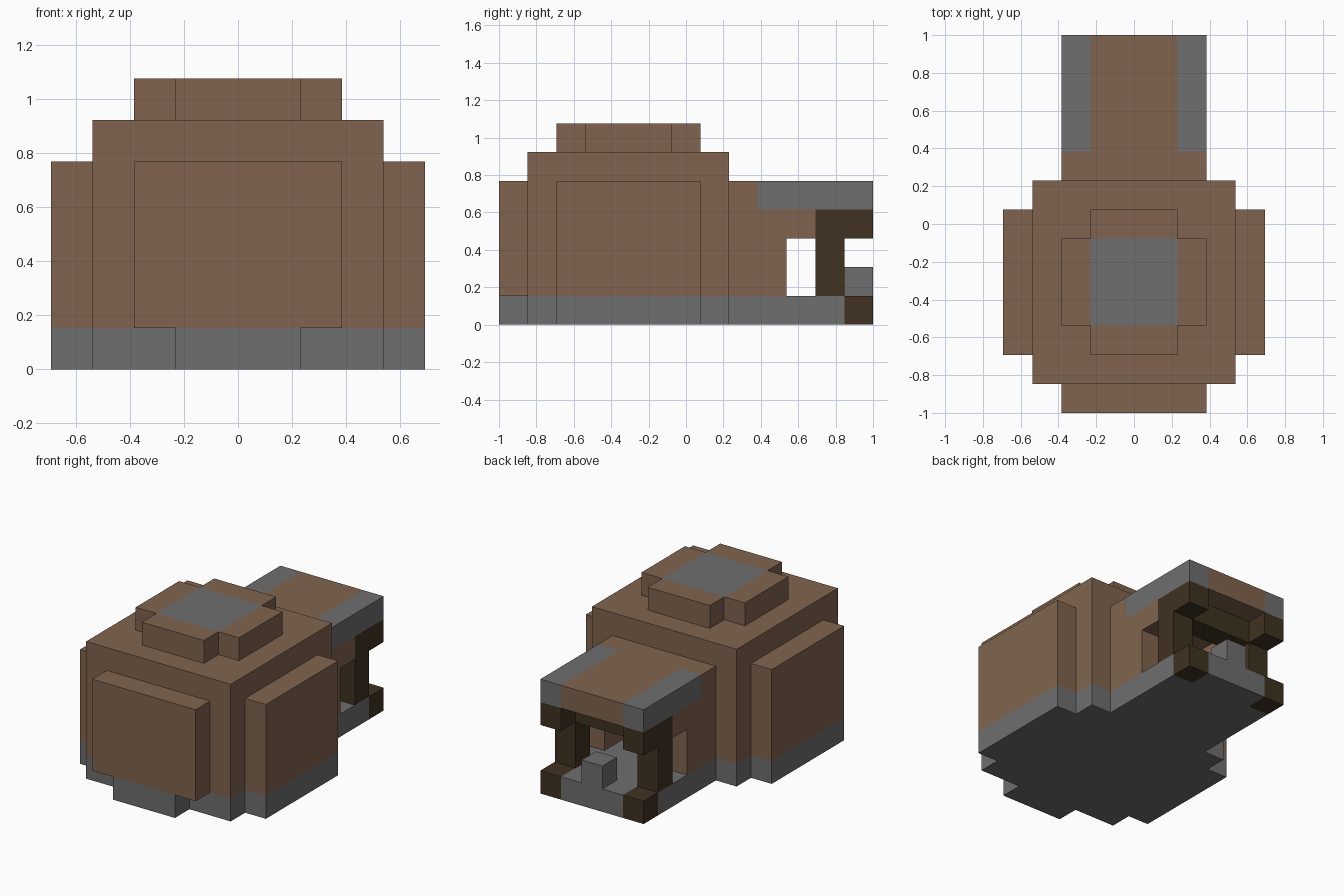
import bpy
import bmesh
from mathutils import Matrix, Vector

cube = bpy.data.objects.get("Cube")
if cube:
    bpy.data.objects.remove(cube, do_unlink=True)

U = 2 / 13  # one block


def material(name, rgb):
    m = bpy.data.materials.new(name)
    m.use_nodes = True
    color = (*rgb, 1)
    m.diffuse_color = color
    bsdf = m.node_tree.nodes["Principled BSDF"]
    bsdf.inputs["Base Color"].default_value = color
    bsdf.inputs["Roughness"].default_value = 0.9
    return m


BROWN = material("clay brown", (0.216, 0.127, 0.077))
GREY = material("stone grey", (0.156, 0.156, 0.156))
DARK = material("dark wood", (0.051, 0.032, 0.015))


def part(name, mat, *boxes, mirror=False):
    """Boxes given as (x0, x1, y0, y1, z0, z1) in blocks, x measured from the centre."""
    bm = bmesh.new()
    all_boxes = list(boxes)
    if mirror:
        all_boxes += [(-b[1], -b[0], *b[2:]) for b in boxes]
    for x0, x1, y0, y1, z0, z1 in all_boxes:
        centre = Vector(((x0 + x1) / 2, (y0 + y1) / 2 - 6.5, (z0 + z1) / 2)) * U
        size = Vector((x1 - x0, y1 - y0, z1 - z0)) * U
        bmesh.ops.create_cube(bm, size=1, matrix=Matrix.LocRotScale(centre, None, size))
    mesh = bpy.data.meshes.new(name)
    bm.to_mesh(mesh)
    bm.free()
    mesh.materials.append(mat)
    obj = bpy.data.objects.new(name, mesh)
    bpy.context.collection.objects.link(obj)


# Main hut
part("hut_base", GREY, (-3.5, 3.5, 1, 8, 0, 1))
part("hut_body", BROWN, (-3.5, 3.5, 1, 8, 1, 6))

# Raised wall panels
part("side_panel_bases", GREY, (3.5, 4.5, 2, 7, 0, 1), mirror=True)
part("side_panels", BROWN, (3.5, 4.5, 2, 7, 1, 5), mirror=True)
part("front_panel_base", GREY, (-1.5, 1.5, 0, 1, 0, 1))
part("front_panel", BROWN, (-2.5, 2.5, 0, 1, 1, 5))

# Stepped roof cap with a stone centre
part("roof_cap_centre", GREY, (-1.5, 1.5, 3, 6, 6, 7))
part("roof_cap_sides", BROWN, (1.5, 2.5, 3, 6, 6, 7), mirror=True)
part("roof_cap_ends", BROWN, (-1.5, 1.5, 2, 3, 6, 7), (-1.5, 1.5, 6, 7, 6, 7))

# Entrance passage floor and step
part("passage_floor", GREY, (-2.5, 2.5, 8, 12, 0, 1), (-1.5, 1.5, 12, 13, 0, 1))
part("entrance_step", GREY, (-0.5, 0.5, 12, 13, 1, 2))
part("floor_corners", DARK, (1.5, 2.5, 12, 13, 0, 1), mirror=True)

# Passage walls with a window gap
part("passage_walls", BROWN, (1.5, 2.5, 8, 10, 1, 3), (1.5, 2.5, 8, 11, 3, 4), mirror=True)

# Wooden door frame
part("door_posts", DARK, (1.5, 2.5, 11, 12, 1, 4), mirror=True)
part("post_brackets", DARK, (1.5, 2.5, 12, 13, 3, 4), mirror=True)
part("door_lintel", DARK, (-1.5, 1.5, 11, 12, 3, 4))

# Passage roof with stone edges
part("passage_roof", BROWN, (-1.5, 1.5, 8, 13, 4, 5))
part("passage_roof_shoulders", BROWN, (1.5, 2.5, 8, 9, 4, 5), mirror=True)
part("passage_roof_edges", GREY, (1.5, 2.5, 9, 13, 4, 5), mirror=True)
